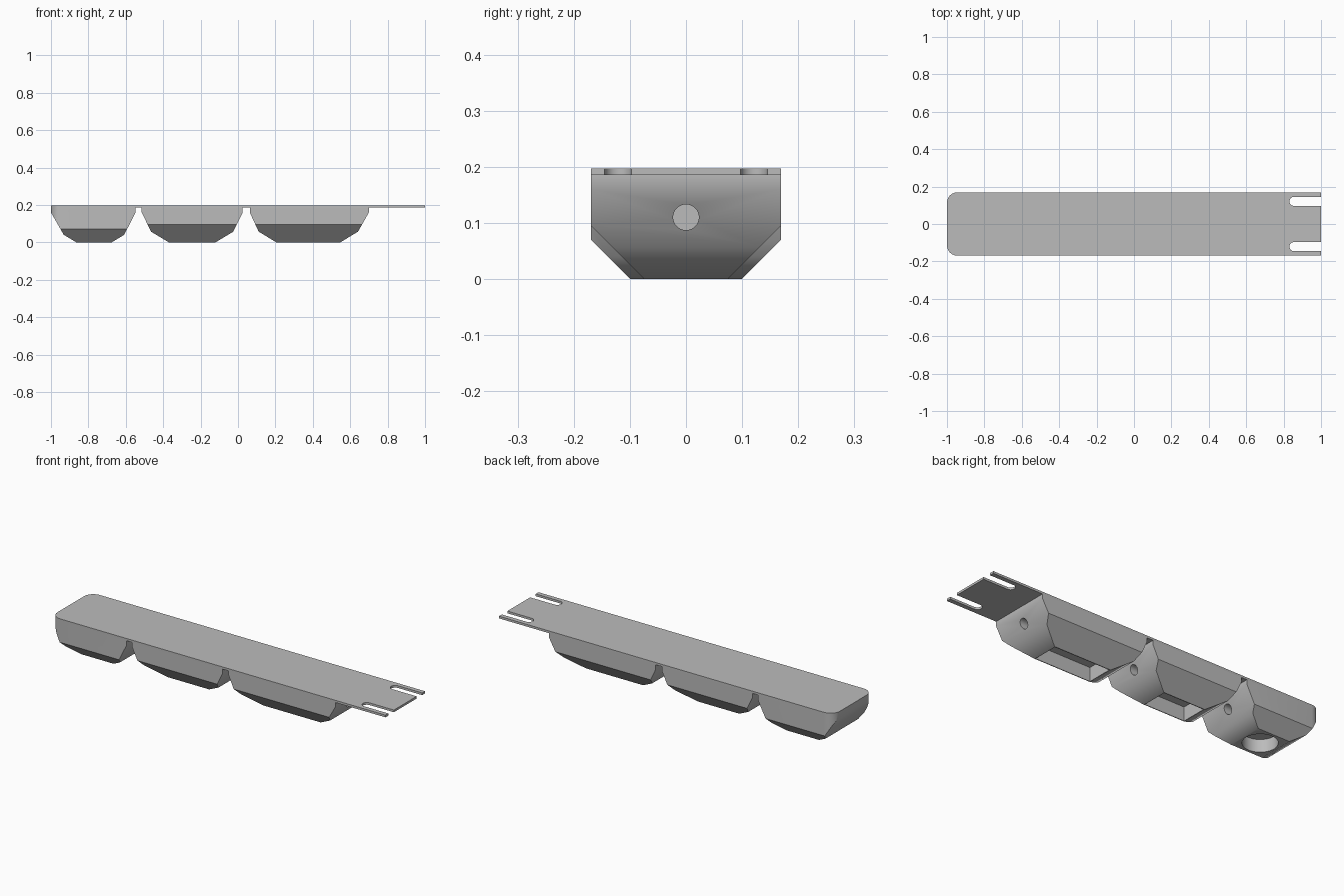
import bpy, bmesh
from math import sin, cos, pi
from mathutils import Vector

cube = bpy.data.objects.get("Cube")
if cube:
    bpy.data.objects.remove(cube, do_unlink=True)

TOP, UNDER, HALF = 0.197, 0.185, 0.169

grey = bpy.data.materials.new("plain grey")
grey.use_nodes = True
colour = (0.5, 0.5, 0.5, 1)
grey.diffuse_color = colour
grey.node_tree.nodes["Principled BSDF"].inputs["Base Color"].default_value = colour


def finish(name, bm):
    bmesh.ops.recalc_face_normals(bm, faces=bm.faces)
    mesh = bpy.data.meshes.new(name)
    bm.to_mesh(mesh)
    bm.free()
    ob = bpy.data.objects.new(name, mesh)
    mesh.materials.append(grey)
    bpy.context.collection.objects.link(ob)
    return ob


def prism(points, offset):
    """Extrude a closed outline along a vector."""
    bm = bmesh.new()
    face = bm.faces.new([bm.verts.new(p) for p in points])
    new = bmesh.ops.extrude_face_region(bm, geom=[face])["geom"]
    verts = [g for g in new if isinstance(g, bmesh.types.BMVert)]
    bmesh.ops.translate(bm, verts=verts, vec=offset)
    return bm


def arc(cx, cy, r, start, end, steps):
    angles = [start + (end - start) * i / steps for i in range(steps + 1)]
    return [(cx + r * cos(a), cy + r * sin(a)) for a in angles]


def cut(target, cutter, mode="DIFFERENCE"):
    """Apply a boolean and discard the cutter."""
    cutter.hide_render = True
    mod = target.modifiers.new("cut", "BOOLEAN")
    mod.operation, mod.solver, mod.object = mode, "EXACT", cutter
    bpy.context.view_layer.objects.active = target
    bpy.ops.object.modifier_apply(modifier=mod.name)
    bpy.data.objects.remove(cutter, do_unlink=True)


def smooth(ob):
    bpy.ops.object.select_all(action="DESELECT")
    ob.select_set(True)
    bpy.context.view_layer.objects.active = ob
    bpy.ops.object.shade_smooth_by_angle(angle=0.6)


def rounded_end(right_side):
    """Plan outline with a rounded left end, closed by the given points."""
    r = 0.055
    upper = arc(r - 1, HALF - r, r, pi / 2, pi, 6)
    lower = arc(r - 1, r - HALF, r, pi, 1.5 * pi, 6)
    return upper + lower + right_side


def block(name, x0, x1, foot0, foot1, knee, chamfer):
    """Block with steep ends, shallower toes and chamfered lower sides."""
    toe = knee * 1.66
    left, right = foot0 - toe, foot1 + toe
    shoulder = 0.16
    outline = [(x0, UNDER), (x0, shoulder), (left, knee), (foot0, 0),
               (foot1, 0), (right, knee), (x1, shoulder), (x1, UNDER)]
    bm = prism([(x, -HALF, z) for x, z in outline], (0, 2 * HALF, 0))
    for side in (-1, 1):
        res = bmesh.ops.bisect_plane(
            bm, geom=bm.verts[:] + bm.edges[:] + bm.faces[:],
            plane_co=(0, side * HALF, chamfer),
            plane_no=Vector((0, side, -1)).normalized(), clear_outer=True)
        rim = [g for g in res["geom_cut"] if isinstance(g, bmesh.types.BMEdge)]
        bmesh.ops.contextual_create(bm, geom=rim)
    return finish(name, bm)


def cord_hole(ob, x0, x1):
    ring = arc(0, 0.11, 0.023, 0, 2 * pi, 32)[:-1]
    cut(ob, finish("cutter", prism([(x0, y, z) for y, z in ring], (x1 - x0, 0, 0))))


def pocket(ob, outline, depth):
    cut(ob, finish("cutter", prism([(x, y, -0.05) for x, y in outline], (0, 0, depth + 0.05))))


# Backing strip with two open slots at the mounting end
slot_y, slot_r, slot_x = 0.121, 0.024, 0.855
right_side = [(1, -HALF)]
for y in (-slot_y, slot_y):
    right_side += [(1, y - slot_r)]
    right_side += arc(slot_x, y, slot_r, 1.5 * pi, pi / 2, 12)
    right_side += [(1, y + slot_r)]
right_side += [(1, HALF)]
strip = finish("backing_strip", prism(
    [(x, y, UNDER) for x, y in rounded_end(right_side)], (0, 0, TOP - UNDER)))
smooth(strip)

# Tip block with rounded corners, round recess and blind cord hole
tip = block("tip_block", -1, -0.548, -0.865, -0.675, 0.04, 0.07)
plan = rounded_end([(0, -HALF), (0, HALF)])
cut(tip, finish("cutter", prism([(x, y, -0.1) for x, y in plan], (0, 0, 0.5))), "INTERSECT")
pocket(tip, arc(-0.77, 0, 0.085, 0, 2 * pi, 48)[:-1], 0.068)
cord_hole(tip, -0.75, -0.4)
smooth(tip)

# Middle and base blocks with rectangular pockets and through cord holes
for name, x0, x1, foot0, foot1 in (("middle_block", -0.515, 0.025, -0.37, -0.12),
                                   ("base_block", 0.063, 0.7, 0.205, 0.547)):
    ob = block(name, x0, x1, foot0, foot1, 0.057, 0.095)
    a, b, w = foot0 + 0.005, foot1 - 0.005, 0.07
    pocket(ob, [(a, -w), (b, -w), (b, w), (a, w)], 0.075)
    cord_hole(ob, x0 - 0.1, x1 + 0.1)
    smooth(ob)
